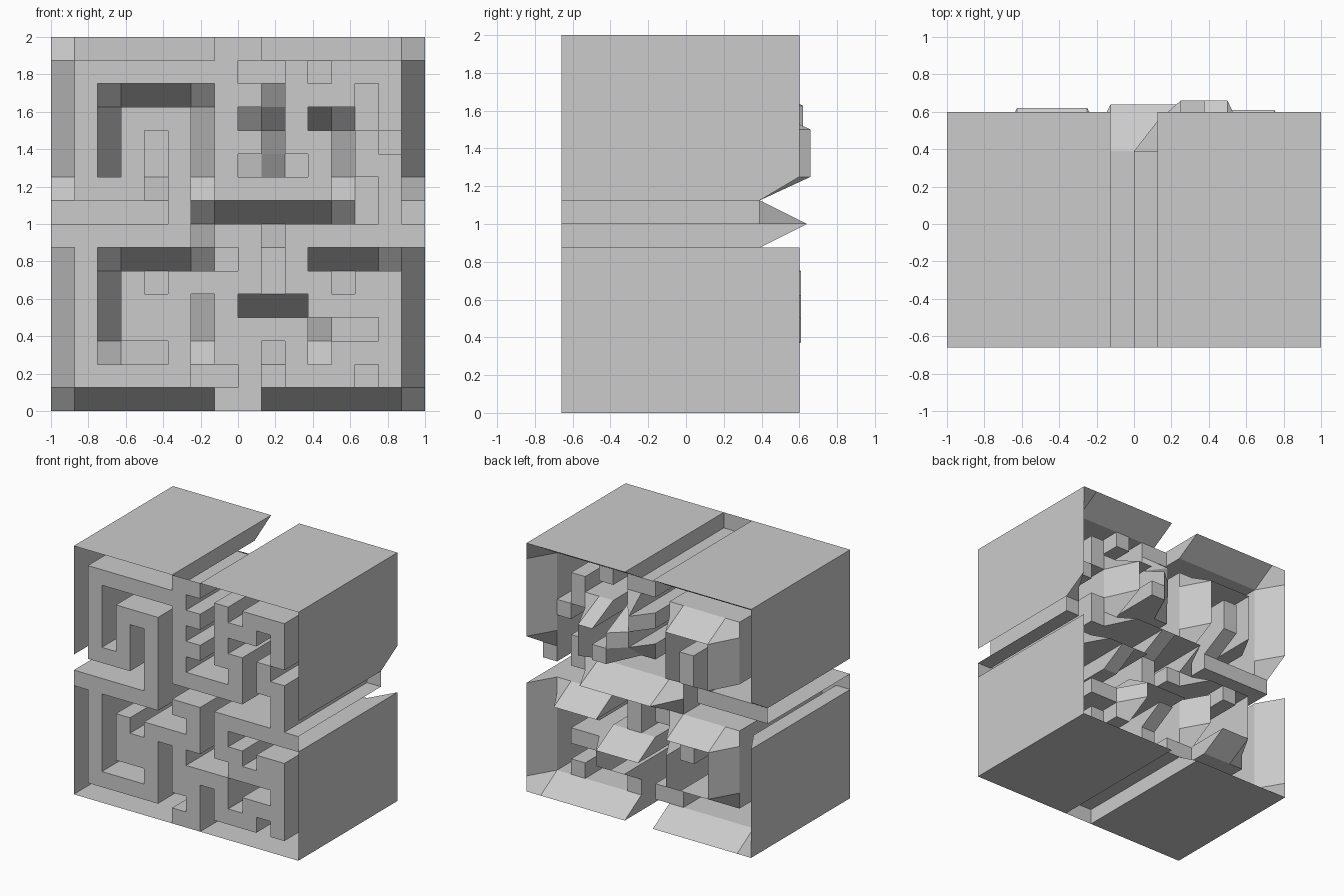
import bpy, bmesh

if "Cube" in bpy.data.objects:
    bpy.data.objects.remove(bpy.data.objects["Cube"])

# Maze plan seen from the front: '#' = raised hollow rib, '.' = deep channel
PLAN = [
    ".......##.......",
    ".#######..#.###.",
    ".#.....##.###.#.",
    ".#.###.#..#...#.",
    ".#.#.#.##.##.#..",
    ".#.#.#.#...#.##.",
    ".###.#.#####..#.",
    ".....#........#.",
    "######.##.######",
    ".#......#.#.....",
    ".#.#.####.##.##.",
    ".#.###.#...####.",
    ".#.###.####...#.",
    ".#...#.##.#.###.",
    ".#####..#.###.#.",
    ".......##.......",
]
N, S = 16, 0.125
FRONT, RIM, VALLEY = -0.66, 0.60, 0.39

# Areas of the back that bulge out again: column range, row range, depth
PEAKS = [
    (3, 6, 3, 6, 0.62),
    (10, 12, 4, 6, 0.66),
    (7, 12, 8, 8, 0.64),
    (3, 6, 10, 13, 0.61),
    (8, 11, 12, 13, 0.61),
    (11, 14, 10, 10, 0.61),
    (9, 9, 3, 5, 0.55),
]


def depth(i, j):
    """Back depth at a grid corner; equal on both sides of every rib."""
    if i in (0, N) or j in (0, N):
        side_gap = i in (0, N) and j in (7, 8)
        end_gap = j in (0, N) and i == 8
        return VALLEY if side_gap or end_gap else RIM
    for a, b, c, d, y in PEAKS:
        if a <= i <= b and c <= j <= d:
            return y
    return VALLEY


def rib(c, r):
    return PLAN[r][c] == "#"


bm = bmesh.new()
cache = {}


def vert(i, j, y):
    key = (i, j, round(y, 4))
    if key not in cache:
        cache[key] = bm.verts.new((-1 + i * S, y, 2 - j * S))
    return cache[key]


def wall(p, q):
    bm.faces.new([vert(*p, FRONT), vert(*q, FRONT),
                  vert(*q, depth(*q)), vert(*p, depth(*p))])


for r in range(N):
    for c in range(N):
        corners = [(c, r), (c, r + 1), (c + 1, r + 1), (c + 1, r)]
        # Rib face at the front or sloping channel bed at the back
        bm.faces.new([vert(i, j, FRONT if rib(c, r) else depth(i, j))
                      for i, j in corners])
        # Walls wherever a rib meets a channel
        if c < N - 1 and rib(c, r) != rib(c + 1, r):
            wall((c + 1, r), (c + 1, r + 1))
        if r < N - 1 and rib(c, r) != rib(c, r + 1):
            wall((c, r + 1), (c + 1, r + 1))

# Outer sheets, left open in the middle of each side
for k in range(N):
    if k in (7, 8):
        continue
    for e in (0, N):
        wall((e, k), (e, k + 1))
        wall((k, e), (k + 1, e))

bmesh.ops.recalc_face_normals(bm, faces=bm.faces)
mesh = bpy.data.meshes.new("maze_block")
bm.to_mesh(mesh)
bm.free()
block = bpy.data.objects.new("maze_block", mesh)
bpy.context.collection.objects.link(block)
